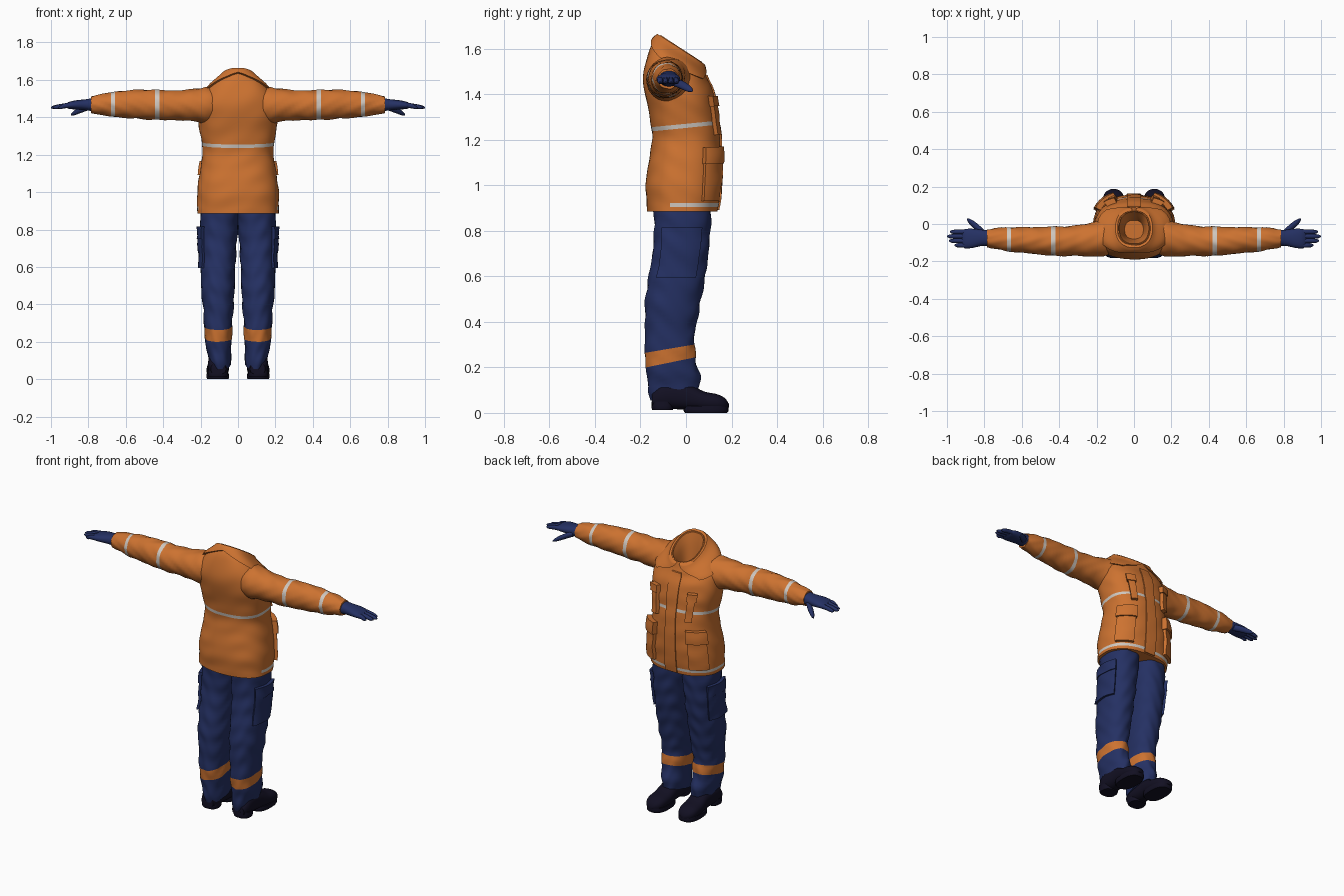
import bpy, bmesh, math

if "Cube" in bpy.data.objects:
    bpy.data.objects.remove(bpy.data.objects["Cube"], do_unlink=True)


def material(name, rgb):
    m = bpy.data.materials.new(name)
    m.use_nodes = True
    m.diffuse_color = (*rgb, 1)
    node = next(n for n in m.node_tree.nodes if n.type == "BSDF_PRINCIPLED")
    node.inputs["Base Color"].default_value = (*rgb, 1)
    return m


ORANGE = material("work orange", (0.61, 0.17, 0.03))
NAVY = material("navy cloth", (0.018, 0.03, 0.125))
SILVER = material("reflective grey", (0.62, 0.57, 0.52))
BLACK = material("boot black", (0.006, 0.005, 0.016))
made = []


class Form:
    """Smooth body through sections (t, centre a, centre b, radius a, radius b, tilt)."""

    def __init__(self, sections, axis="z", power=2.0, ripple=0.0, side=1):
        self.s, self.axis, self.power = sections, axis, power
        self.ripple, self.side = ripple, side

    def section(self, t):
        s = self.s
        i = 0
        while i < len(s) - 2 and t > s[i + 1][0]:
            i += 1
        p, q = s[i], s[i + 1]
        before, after = s[max(i - 1, 0)], s[min(i + 2, len(s) - 1)]
        h = q[0] - p[0]
        u = (t - p[0]) / h
        out = []
        for k in range(1, 6):
            m0 = (q[k] - before[k]) / (q[0] - before[0]) * h
            m1 = (after[k] - p[k]) / (after[0] - p[0]) * h
            out.append((2*u**3 - 3*u*u + 1) * p[k] + (u**3 - 2*u*u + u) * m0
                       + (3*u*u - 2*u**3) * q[k] + (u**3 - u*u) * m1)
        return out

    def point(self, deg, t, off=0.0):
        ca, cb, ra, rb, tilt = self.section(t)
        a = math.radians(deg)
        off += self.ripple * math.sin(55 * t + 3 * math.sin(2 * a)) * math.cos(3 * a + 9 * t)
        c, s = math.cos(a), math.sin(a)
        e = 2 / self.power
        da = math.copysign(abs(c) ** e, c) * (ra + off)
        db = math.copysign(abs(s) ** e, s) * (rb + off)
        a, b, t = ca + da, cb + db, t + tilt * db
        x, y, z = {"z": (a, b, t), "x": (t, a, b), "y": (a, t, b)}[self.axis]
        return (x * self.side, y, z)


def finish(name, bm, mats):
    bmesh.ops.remove_doubles(bm, verts=bm.verts, dist=0.00001)
    bmesh.ops.recalc_face_normals(bm, faces=bm.faces)
    mesh = bpy.data.meshes.new(name)
    bm.to_mesh(mesh)
    bm.free()
    for m in mats:
        mesh.materials.append(m)
    ob = bpy.data.objects.new(name, mesh)
    bpy.context.collection.objects.link(ob)
    made.append(ob)
    return ob


def loft(name, form, mats, rows=24, n=32, bands=(), caps=(True, True), rule=None):
    """Skin a form; rows falling inside a band take the second material."""
    t0, t1 = form.s[0][0], form.s[-1][0]
    ts = [t0 + (t1 - t0) * i / rows for i in range(rows + 1)]
    edges = [e for b in bands for e in b]
    ts = sorted([t for t in ts if all(abs(t - e) > 0.006 for e in edges)] + edges)
    bm = bmesh.new()
    rings = [[bm.verts.new(form.point(360 * j / n, t)) for j in range(n)] for t in ts]
    for i in range(len(ts) - 1):
        mid = (ts[i] + ts[i + 1]) / 2
        for j in range(n):
            k = (j + 1) % n
            f = bm.faces.new((rings[i][j], rings[i][k], rings[i + 1][k], rings[i + 1][j]))
            if any(lo < mid < hi for lo, hi in bands):
                if rule is None or rule(f.calc_center_median()):
                    f.material_index = 1
    for ring, cap in zip((rings[0], rings[-1]), caps):
        if cap:
            bm.faces.new(ring)
    return finish(name, bm, mats)


def patch(name, form, corners, height, mat, mirror=False, n=10):
    """Raised panel following a form; corners are (degrees, t) in loop order."""
    (a0, t0), (a1, t1), (a2, t2), (a3, t3) = corners
    steps = [0] + [i / n for i in range(n + 1)] + [1]
    last = len(steps) - 1
    bm = bmesh.new()
    grid = []
    for i, u in enumerate(steps):
        row = []
        for j, v in enumerate(steps):
            rim = i in (0, last) or j in (0, last)
            deg = (a0 * (1 - u) + a1 * u) * (1 - v) + (a3 * (1 - u) + a2 * u) * v
            t = (t0 * (1 - u) + t1 * u) * (1 - v) + (t3 * (1 - u) + t2 * u) * v
            x, y, z = form.point(deg, t, -0.008 if rim else height)
            row.append(bm.verts.new((-x if mirror else x, y, z)))
        grid.append(row)
    for i in range(last):
        for j in range(last):
            bm.faces.new((grid[i][j], grid[i + 1][j], grid[i + 1][j + 1], grid[i][j + 1]))
    return finish(name, bm, [mat])


# Jacket body with waist and hem reflective strips
jacket = Form([
    (0.885, 0, -0.015, 0.218, 0.155, 0.0),
    (1.00, 0, -0.012, 0.218, 0.165, 0.0),
    (1.10, 0, -0.005, 0.205, 0.160, 0.03),
    (1.20, 0, 0.0, 0.190, 0.150, 0.08),
    (1.26, 0, -0.005, 0.193, 0.146, 0.10),
    (1.36, 0, -0.02, 0.210, 0.150, 0.03),
    (1.44, 0, -0.038, 0.212, 0.150, -0.05),
    (1.50, 0, -0.045, 0.195, 0.136, -0.20),
    (1.55, 0, -0.036, 0.150, 0.120, -0.45),
    (1.58, 0, -0.026, 0.105, 0.104, -0.60),
    (1.60, 0, -0.020, 0.085, 0.090, -0.65)], power=2.4, ripple=0.002)
loft("jacket_body", jacket, [ORANGE, SILVER], rows=48, n=64,
     bands=[(0.905, 0.922), (1.251, 1.269)], caps=(True, False),
     rule=lambda c: c.z > 1.1 or c.y > -0.07)

# Neck lining seen through the collar
lining = Form([(1.46, 0, -0.03, 0.05, 0.05, 0), (1.55, 0, -0.022, 0.068, 0.074, -0.5),
               (1.60, 0, -0.020, 0.085, 0.090, -0.65)], power=2.4)
loft("neck_lining", lining, [ORANGE], rows=8, n=64, caps=(True, False))

# Front placket
patch("front_placket", jacket, [(83, 0.89), (97, 0.89), (97, 1.53), (83, 1.53)], 0.007, ORANGE, n=24)

for label, s in (("left", 1), ("right", -1)):
    flip = s < 0
    # Collar leaf, pointed at the front
    patch(label + "_collar", jacket, [(86, 1.597), (-90, 1.597), (-90, 1.572), (50, 1.485)],
          0.012, ORANGE, flip, 18)
    # Jacket pockets and flaps
    for part, lo, hi, a, b, h in (
            ("lower_pocket", 0.93, 1.12, 27, 63, 0.018),
            ("lower_pocket_flap", 1.09, 1.16, 25, 65, 0.028),
            ("chest_pocket", 1.21, 1.36, 53, 66, 0.02),
            ("chest_pocket_flap", 1.34, 1.39, 51, 68, 0.026)):
        patch(f"{label}_{part}", jacket, [(a, lo), (b, lo), (b, hi), (a, hi)], h, ORANGE, flip)

    # Sleeve with two reflective strips
    sleeve = Form([
        (0.08, -0.065, 1.465, 0.075, 0.075, 0),
        (0.16, -0.075, 1.463, 0.098, 0.098, 0),
        (0.22, -0.082, 1.465, 0.091, 0.088, 0),
        (0.32, -0.090, 1.464, 0.080, 0.080, 0),
        (0.43, -0.092, 1.466, 0.078, 0.080, 0),
        (0.54, -0.088, 1.470, 0.071, 0.077, 0),
        (0.67, -0.082, 1.469, 0.064, 0.066, 0),
        (0.74, -0.078, 1.468, 0.055, 0.054, 0),
        (0.785, -0.076, 1.468, 0.047, 0.044, 0)], "x", ripple=0.003, side=s)
    loft(label + "_sleeve", sleeve, [ORANGE, SILVER], rows=36, n=40,
         bands=[(0.42, 0.443), (0.658, 0.678)])

    # Glove: palm, four fingers, thumb
    palm = Form([(0.76, -0.076, 1.468, 0.042, 0.038, 0), (0.81, -0.074, 1.467, 0.043, 0.030, 0),
                 (0.87, -0.077, 1.466, 0.052, 0.024, 0), (0.91, -0.079, 1.463, 0.050, 0.017, 0),
                 (0.92, -0.079, 1.462, 0.040, 0.009, 0)], "x", 2.3, side=s)
    loft(label + "_palm", palm, [NAVY], rows=12, n=24)
    for i, tip in enumerate((0.985, 1.0, 0.99, 0.96)):
        y = -0.042 - 0.024 * i
        finger = Form([(0.88, y, 1.464, 0.013, 0.014, 0), (0.93, y, 1.461, 0.012, 0.013, 0),
                       (tip - 0.012, y, 1.453, 0.010, 0.010, 0),
                       (tip, y, 1.452, 0.003, 0.003, 0)], "x", side=s)
        loft(f"{label}_finger_{i + 1}", finger, [NAVY], rows=9, n=12)
    thumb = Form([(0.80, -0.055, 1.455, 0.022, 0.018, 0), (0.84, -0.018, 1.440, 0.022, 0.017, 0),
                  (0.88, 0.014, 1.421, 0.015, 0.012, 0), (0.893, 0.026, 1.414, 0.004, 0.004, 0)],
                 "x", side=s)
    loft(label + "_thumb", thumb, [NAVY], rows=9, n=14)

    # Trouser leg with an orange strip, and its cargo pocket
    leg = Form([
        (0.08, 0.098, -0.048, 0.058, 0.104, 0.25),
        (0.13, 0.098, -0.052, 0.062, 0.116, 0.22),
        (0.18, 0.104, -0.060, 0.068, 0.108, 0.20),
        (0.25, 0.106, -0.070, 0.074, 0.110, 0.20),
        (0.32, 0.106, -0.072, 0.075, 0.108, 0.12),
        (0.42, 0.106, -0.064, 0.084, 0.116, 0.0),
        (0.50, 0.108, -0.056, 0.090, 0.122, 0.0),
        (0.62, 0.106, -0.036, 0.092, 0.124, 0.0),
        (0.74, 0.104, -0.020, 0.097, 0.122, 0.0),
        (0.83, 0.100, -0.016, 0.101, 0.124, 0.0),
        (0.92, 0.096, -0.014, 0.102, 0.126, 0.0)], power=2.2, ripple=0.004, side=s)
    loft(label + "_trouser_leg", leg, [NAVY, ORANGE], rows=46, n=48, bands=[(0.222, 0.282)])
    for part, lo, hi, h in (("cargo_pocket", 0.595, 0.78, 0.014), ("cargo_flap", 0.75, 0.815, 0.019)):
        patch(f"{label}_{part}", leg, [(-38, lo), (36, lo), (36, hi), (-38, hi)], h, NAVY)

    # Boot upper, sole and heel
    boot = Form([(-0.150, 0.105, 0.055, 0.040, 0.030, 0), (-0.11, 0.105, 0.075, 0.055, 0.055, 0),
                 (0.0, 0.105, 0.072, 0.055, 0.058, 0), (0.08, 0.108, 0.052, 0.059, 0.042, 0),
                 (0.14, 0.110, 0.045, 0.056, 0.036, 0), (0.175, 0.110, 0.038, 0.038, 0.024, 0),
                 (0.188, 0.110, 0.032, 0.012, 0.008, 0)], "y", 2.4, side=s)
    loft(label + "_boot", boot, [BLACK], rows=24, n=28)
    for part, lo, hi, y, rx, ry in (("sole", 0.0, 0.03, 0.088, 0.060, 0.098),
                                    ("heel", 0.012, 0.05, -0.103, 0.052, 0.048)):
        block = Form([(lo, 0.108, y, rx * 0.94, ry * 0.94, 0), (lo + 0.008, 0.108, y, rx, ry, 0),
                      (hi, 0.108, y, rx, ry, 0)], power=2.6, side=s)
        loft(f"{label}_{part}", block, [BLACK], rows=4, n=28)

# Smooth cloth, crisp seams
bpy.ops.object.select_all(action="DESELECT")
for ob in made:
    ob.select_set(True)
bpy.context.view_layer.objects.active = made[0]
bpy.ops.object.shade_smooth_by_angle(angle=math.radians(40))
